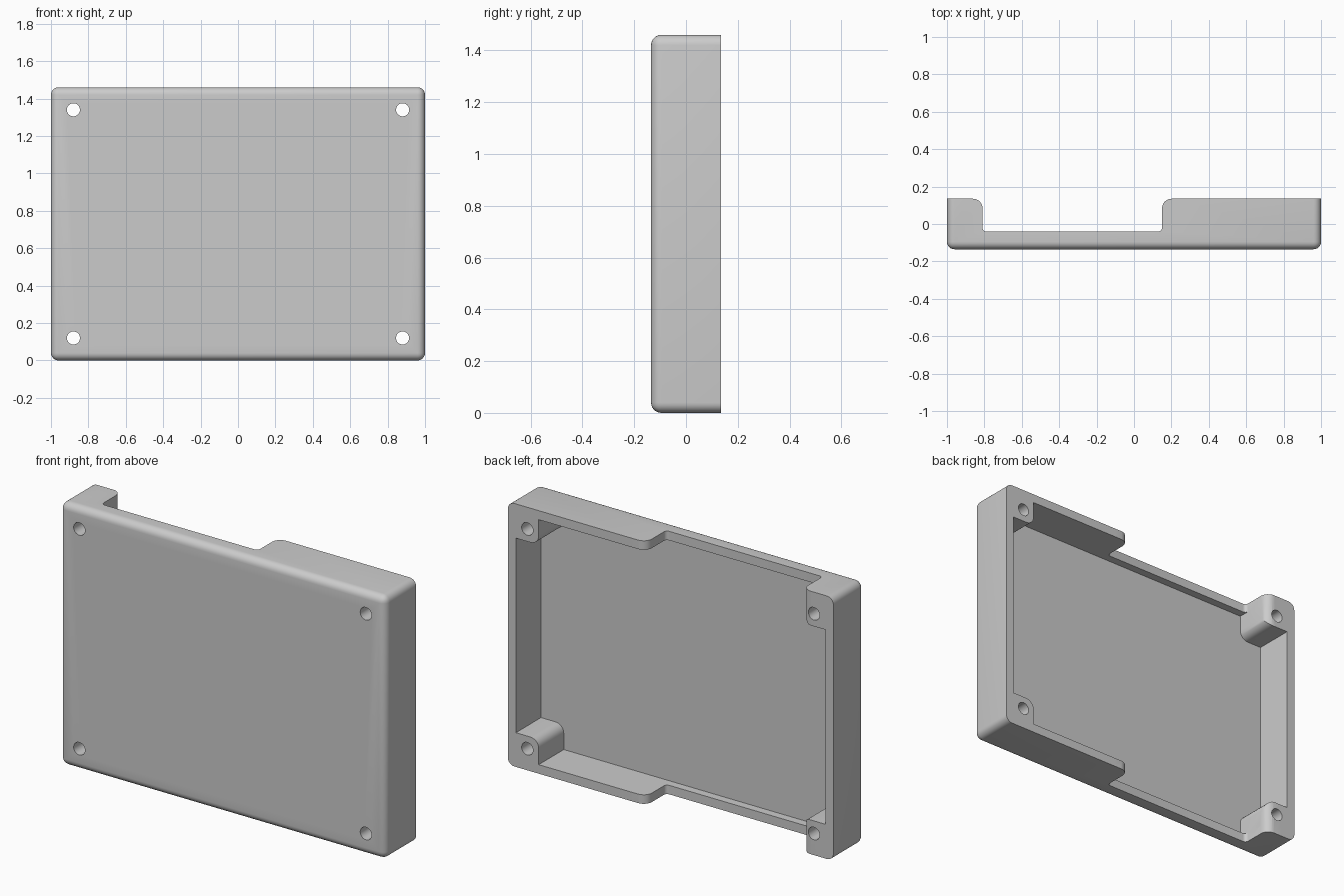
import bpy
import bmesh
import math
from mathutils import Vector

W, D, H = 2.0, 0.27, 1.46      # overall size
BACK = D / 2
WALL, FLOOR = 0.05, 0.05
BOSS = 0.19                    # corner block size from the outer edge
HOLE_X, HOLE_Z, HOLE_R = 0.88, 0.61, 0.035
MID = H / 2

cube = bpy.data.objects.get("Cube")
if cube:
    bpy.data.objects.remove(cube, do_unlink=True)

grey = bpy.data.materials.new("plain_grey")
grey.use_nodes = True
colour = (0.6, 0.6, 0.6, 1)
grey.diffuse_color = colour
grey.node_tree.nodes["Principled BSDF"].inputs["Base Color"].default_value = colour


def make_object(name, bm):
    bmesh.ops.recalc_face_normals(bm, faces=bm.faces)
    mesh = bpy.data.meshes.new(name)
    bm.to_mesh(mesh)
    bm.free()
    mesh.materials.append(grey)
    obj = bpy.data.objects.new(name, mesh)
    bpy.context.collection.objects.link(obj)
    return obj


def rounded(corners, steps=6):
    """Turn (x, y, radius) right-angle corners into an outline with arcs."""
    pts = []
    for i, (x, y, r) in enumerate(corners):
        p = Vector((x, y))
        if r == 0:
            pts.append(p)
            continue
        a = (Vector(corners[i - 1][:2]) - p).normalized() * r
        b = (Vector(corners[(i + 1) % len(corners)][:2]) - p).normalized() * r
        for k in range(steps + 1):
            t = k / steps * math.pi / 2
            pts.append(p + a * (1 - math.sin(t)) + b * (1 - math.cos(t)))
    return pts


def prism(name, points, sweep):
    """Extrude a closed 3D outline along the sweep vector."""
    bm = bmesh.new()
    face = bm.faces.new([bm.verts.new(p) for p in points])
    out = bmesh.ops.extrude_face_region(bm, geom=[face])
    verts = [v for v in out["geom"] if isinstance(v, bmesh.types.BMVert)]
    bmesh.ops.translate(bm, verts=verts, vec=sweep)
    return make_object(name, bm)


def cut(target, cutter):
    cutter.hide_render = True
    mod = target.modifiers.new("cut", "BOOLEAN")
    mod.operation = "DIFFERENCE"
    mod.solver = "EXACT"
    mod.object = cutter
    bpy.context.view_layer.objects.active = target
    bpy.ops.object.modifier_apply(modifier=mod.name)
    bpy.data.objects.remove(cutter, do_unlink=True)


# Outer shell: block with every edge rounded except around the open back
bm = bmesh.new()
bmesh.ops.create_cube(bm, size=1)
bmesh.ops.scale(bm, vec=(W, D, H), verts=bm.verts)
bmesh.ops.translate(bm, vec=(0, 0, MID), verts=bm.verts)
soft = [e for e in bm.edges if any(v.co.y < 0 for v in e.verts)]
bmesh.ops.bevel(bm, geom=soft, offset=0.04, segments=6, profile=0.5, affect="EDGES")
tray = make_object("tray", bm)

# Cavity outline: a rectangle notched at each corner to leave screw blocks
ix, iz = W / 2 - WALL, MID - WALL
bx, bz = W / 2 - BOSS, MID - BOSS
quarter = [(ix, bz, 0), (bx, bz, 0.05), (bx, iz, 0)]
outline = (quarter
           + [(-x, z, r) for x, z, r in reversed(quarter)]
           + [(-x, -z, r) for x, z, r in quarter]
           + [(x, -z, r) for x, z, r in reversed(quarter)])
front = -BACK + FLOOR
cut(tray, prism("cavity_cutter",
                [(p.x, front, p.y + MID) for p in rounded(outline)],
                (0, D, 0)))

# Wide opening lowered through both long walls
left, right, ledge, lip = -0.81, 0.15, -0.04, 0.05
notch = [(left, ledge, 0.02), (right, ledge, 0.02), (right, BACK, lip),
         (right + 0.1, BACK, 0), (right + 0.1, BACK + 0.1, 0),
         (left - 0.1, BACK + 0.1, 0), (left - 0.1, BACK, 0), (left, BACK, lip)]
cut(tray, prism("opening_cutter",
                [(p.x, p.y, -0.1) for p in rounded(notch)],
                (0, 0, H + 0.2)))

# Screw holes through the four corner blocks
for sx in (-1, 1):
    for sz in (-1, 1):
        ring = [(sx * HOLE_X + HOLE_R * math.cos(a), -D, MID + sz * HOLE_Z + HOLE_R * math.sin(a))
                for a in (math.tau * k / 32 for k in range(32))]
        cut(tray, prism("hole_cutter", ring, (0, 2 * D, 0)))

# Smooth the rounded edges, keep the rest crisp
bpy.ops.object.select_all(action="DESELECT")
tray.select_set(True)
bpy.context.view_layer.objects.active = tray
bpy.ops.object.shade_smooth_by_angle(angle=math.radians(30))
